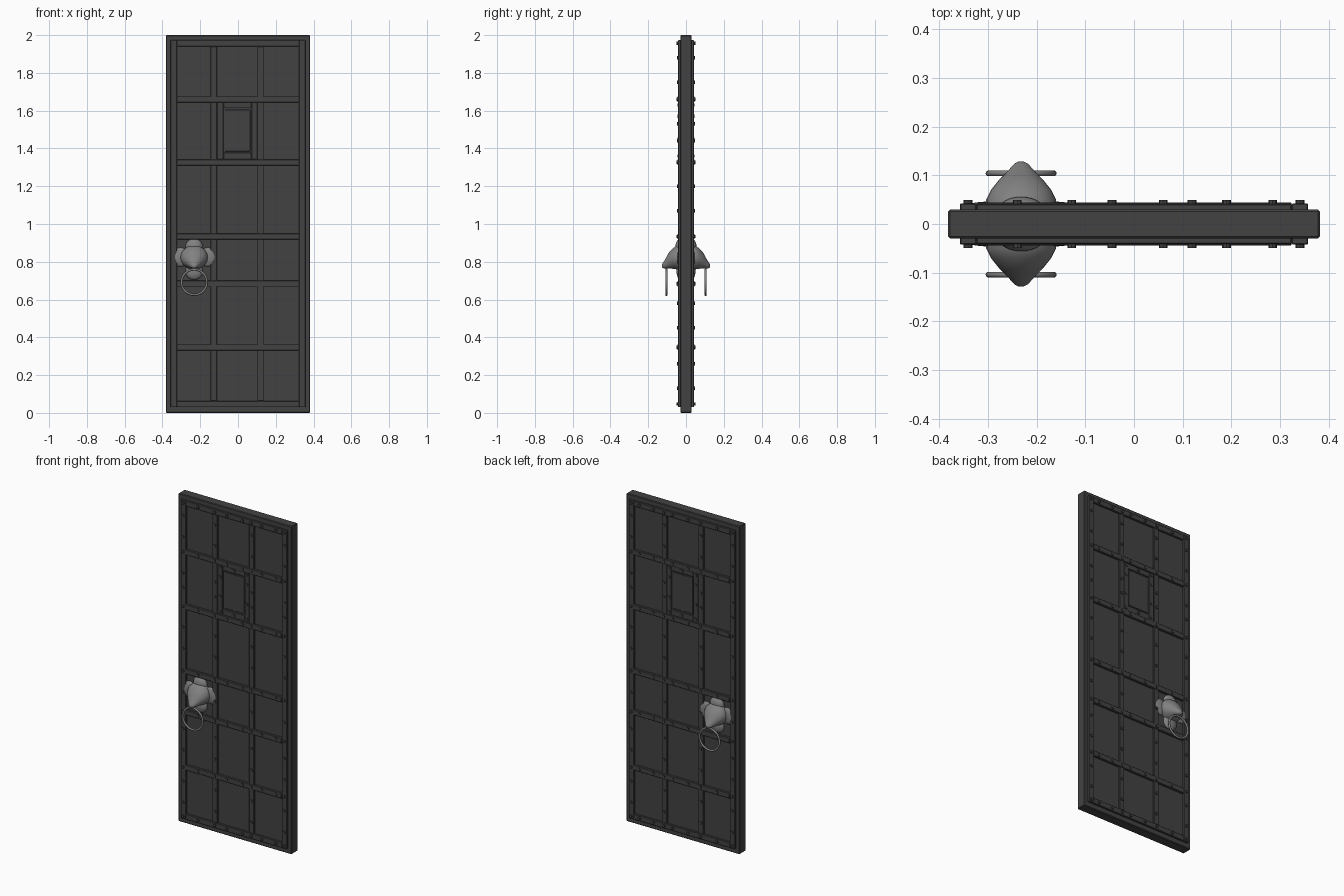
import bpy, bmesh, math
from mathutils import Matrix

if "Cube" in bpy.data.objects:
    bpy.data.objects.remove(bpy.data.objects["Cube"])

def material(name, v):
    m = bpy.data.materials.new(name)
    m.diffuse_color = (v, v, v, 1)
    m.use_nodes = True
    m.node_tree.nodes["Principled BSDF"].inputs["Base Color"].default_value = m.diffuse_color
    return m

iron = material("dark iron", 0.055)
steel = material("grey steel", 0.22)

def finish(bm, name, mat, smooth=False, bevel=0):
    bmesh.ops.recalc_face_normals(bm, faces=bm.faces)
    me = bpy.data.meshes.new(name)
    bm.to_mesh(me)
    bm.free()
    me.materials.append(mat)
    o = bpy.data.objects.new(name, me)
    bpy.context.collection.objects.link(o)
    if bevel:
        b = o.modifiers.new("bevel", 'BEVEL')
        b.width, b.segments = bevel, 1
    if smooth:
        for p in me.polygons:
            p.use_smooth = True
    return o

def box(bm, x0, x1, y0, y1, z0, z1):
    m = Matrix.Translation(((x0 + x1) / 2, (y0 + y1) / 2, (z0 + z1) / 2)) @ \
        Matrix.Diagonal((x1 - x0, abs(y1 - y0), z1 - z0, 1))
    bmesh.ops.create_cube(bm, size=1, matrix=m)

def ellipsoid(bm, x, y, z, rx, ry, rz):
    m = Matrix.Translation((x, y, z)) @ Matrix.Diagonal((rx, ry, rz, 1))
    bmesh.ops.create_uvsphere(bm, u_segments=24, v_segments=14, radius=1, matrix=m)

# Door slab
bm = bmesh.new()
box(bm, -0.382, 0.382, -0.03, 0.03, 0, 2)
finish(bm, "door_slab", iron, bevel=0.004)

ROWS = (0.347, 0.684, 0.934, 1.326, 1.66)   # cross band heights
COLS = (-0.128, 0.119)                      # upright band positions
HX = -0.232                                 # knocker position

for s, side in ((-1, "front"), (1, "back")):
    # Border and cross bands
    bm = bmesh.new()
    lo = s * 0.028
    for a, b in ((-0.358, -0.324), (0.324, 0.358)):
        box(bm, a, b, lo, s * 0.042, 0.03, 1.973)
    for a, b in ((0.03, 0.063), (1.94, 1.973)):
        box(bm, -0.324, 0.324, lo, s * 0.0415, a, b)
    for z in ROWS:
        box(bm, -0.324, 0.324, lo, s * 0.044, z - 0.016, z + 0.016)
    for x in COLS:
        box(bm, x - 0.017, x + 0.017, lo, s * 0.04, 0.063, 1.94)
    finish(bm, side + "_bands", iron, bevel=0.002)

    # Viewing hatch frame and panel
    bm = bmesh.new()
    for a, b in ((-0.111, -0.077), (0.072, 0.102)):
        box(bm, a, b, lo, s * 0.039, 1.342, 1.644)
    for a, b in ((1.342, 1.378), (1.613, 1.644)):
        box(bm, -0.077, 0.072, lo, s * 0.038, a, b)
    box(bm, -0.07, 0.065, lo, s * 0.034, 1.385, 1.606)
    finish(bm, side + "_hatch", iron, bevel=0.002)

    # Rivets
    spots = []
    zs = (0.13, 0.26, 0.45, 0.58, 0.8, 1.07, 1.2, 1.44, 1.53, 1.75, 1.88)
    for z in zs:
        spots += [(x, z, 0.042) for x in (-0.341, 0.341)]
        spots += [(x, z, 0.04) for x in COLS]
    for z in ROWS + (0.047, 1.956):
        spots += [(x, z, 0.043) for x in
                  (-0.341, -0.24, -0.128, -0.045, 0.06, 0.119, 0.19, 0.285, 0.341)]
    for z in (1.36, 1.63):
        spots += [(x, z, 0.038) for x in (-0.093, 0, 0.087)]
    for z in (1.45, 1.57):
        spots += [(x, z, 0.038) for x in (-0.093, 0.087)]
    bm = bmesh.new()
    for x, z, y in spots:
        bmesh.ops.create_cone(
            bm, cap_ends=True, segments=8, radius1=0.009, radius2=0.009, depth=0.012,
            matrix=Matrix.Translation((x, s * y, z)) @ Matrix.Rotation(math.pi / 2, 4, 'X'))
    finish(bm, side + "_rivets", iron)

    # Knocker head: oval sections lofted outwards to the snout
    bm = bmesh.new()
    prof = ((0.03, 0.823, 0.07, 0.066), (0.05, 0.823, 0.072, 0.063),
            (0.07, 0.817, 0.062, 0.054), (0.09, 0.807, 0.046, 0.043),
            (0.101, 0.797, 0.035, 0.033), (0.114, 0.785, 0.023, 0.021),
            (0.124, 0.779, 0.014, 0.012), (0.128, 0.777, 0.006, 0.005))
    n, prev = 28, None
    for y, cz, rx, rz in prof:
        ring = [bm.verts.new((HX + rx * math.cos(2 * math.pi * i / n), s * y,
                              cz + rz * math.sin(2 * math.pi * i / n))) for i in range(n)]
        if prev:
            for i in range(n):
                j = (i + 1) % n
                bm.faces.new((prev[i], prev[j], ring[j], ring[i]))
        prev = ring
    bm.faces.new(prev)
    finish(bm, side + "_knocker_head", steel, smooth=True)

    # Crown, chin and ears lying against the door
    bm = bmesh.new()
    ellipsoid(bm, HX, s * 0.03, 0.88, 0.046, 0.026, 0.042)
    ellipsoid(bm, HX, s * 0.03, 0.75, 0.046, 0.02, 0.045)
    for e in (-1, 1):
        ellipsoid(bm, HX + e * 0.072, s * 0.03, 0.825, 0.046, 0.016, 0.05)
    finish(bm, side + "_knocker_crown_and_ears", steel, smooth=True)

    # Hanging ring
    bpy.ops.mesh.primitive_torus_add(
        major_radius=0.067, minor_radius=0.006, major_segments=36, minor_segments=10,
        location=(HX, s * 0.104, 0.692), rotation=(math.pi / 2, 0, 0))
    o = bpy.context.object
    o.name = side + "_knocker_ring"
    o.data.materials.append(steel)
    bpy.ops.object.shade_smooth()
